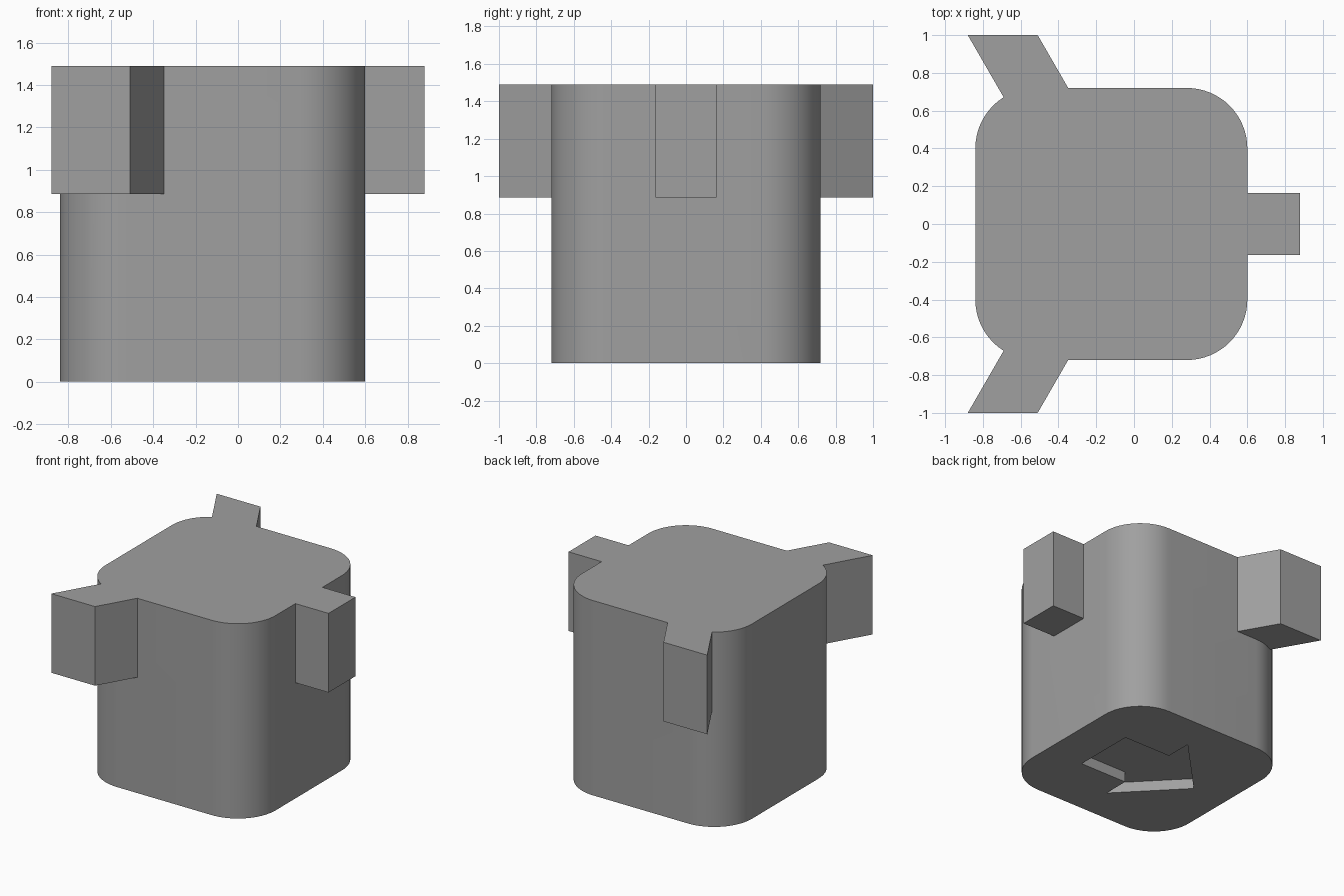
import bpy, bmesh, math
from mathutils import Vector

if "Cube" in bpy.data.objects:
    bpy.data.objects.remove(bpy.data.objects["Cube"])

TOP = 1.49
CX = -0.12            # centre of the body in x

grey = bpy.data.materials.new("mid grey")
grey.diffuse_color = (0.35, 0.35, 0.35, 1)
grey.use_nodes = True
grey.node_tree.nodes["Principled BSDF"].inputs["Base Color"].default_value = grey.diffuse_color


def prism(name, outline, z0, z1):
    """Extrude a counter-clockwise outline from z0 to z1."""
    bm = bmesh.new()
    base = bm.faces.new([bm.verts.new((x, y, z0)) for x, y in outline])
    ext = bmesh.ops.extrude_face_region(bm, geom=[base])
    verts = [g for g in ext["geom"] if isinstance(g, bmesh.types.BMVert)]
    bmesh.ops.translate(bm, verts=verts, vec=(0, 0, z1 - z0))
    bmesh.ops.recalc_face_normals(bm, faces=bm.faces)
    mesh = bpy.data.meshes.new(name)
    bm.to_mesh(mesh)
    bm.free()
    mesh.materials.append(grey)
    obj = bpy.data.objects.new(name, mesh)
    bpy.context.collection.objects.link(obj)
    return obj


def combine(target, tool, operation):
    """Apply a boolean and drop the tool object."""
    mod = target.modifiers.new(operation.lower(), 'BOOLEAN')
    mod.operation, mod.object, mod.solver = operation, tool, 'EXACT'
    bpy.context.view_layer.objects.active = target
    bpy.ops.object.modifier_apply(modifier=mod.name)
    bpy.data.objects.remove(tool)


# Body: rounded square block
half, radius, steps = 0.72, 0.32, 16
core = half - radius
outline = []
for k, (sx, sy) in enumerate([(1, 1), (-1, 1), (-1, -1), (1, -1)]):
    for i in range(steps + 1):
        a = math.pi / 2 * (k + i / steps)
        outline.append((CX + sx * core + radius * math.cos(a),
                        sy * core + radius * math.sin(a)))
body = prism("lugged_body", outline, 0, TOP)

# Three lugs, 120 degrees apart, flush with the top
w = 0.163
lugs = [[(0.2, -w), (0.88, -w), (0.88, w), (0.2, w)]]
for s in (1, -1):
    end, inner = 1.0, 0.5
    shift = (end - inner) / math.tan(math.radians(60))
    lug = [(-0.88, s * end), (-0.88 + shift, s * inner),
           (-0.51 + shift, s * inner), (-0.51, s * end)]
    lugs.append(lug if s > 0 else lug[::-1])
for pts in lugs:
    combine(body, prism("lug", pts, 0.885, TOP), 'UNION')

# Shallow arrow recess in the underside, pointing to -x
side = [(0.40, 0.24), (0.0, 0.24), (0.0, 0.445)]
arrow = side + [(-0.43, 0)] + [(x, -y) for x, y in reversed(side)]
combine(body, prism("arrow_recess", [(CX + x, y) for x, y in arrow], -0.1, 0.08),
        'DIFFERENCE')

# Smooth the rounded corners, keep the edges sharp
bpy.ops.object.select_all(action='DESELECT')
body.select_set(True)
bpy.context.view_layer.objects.active = body
bpy.ops.object.shade_smooth_by_angle(angle=math.radians(30))
